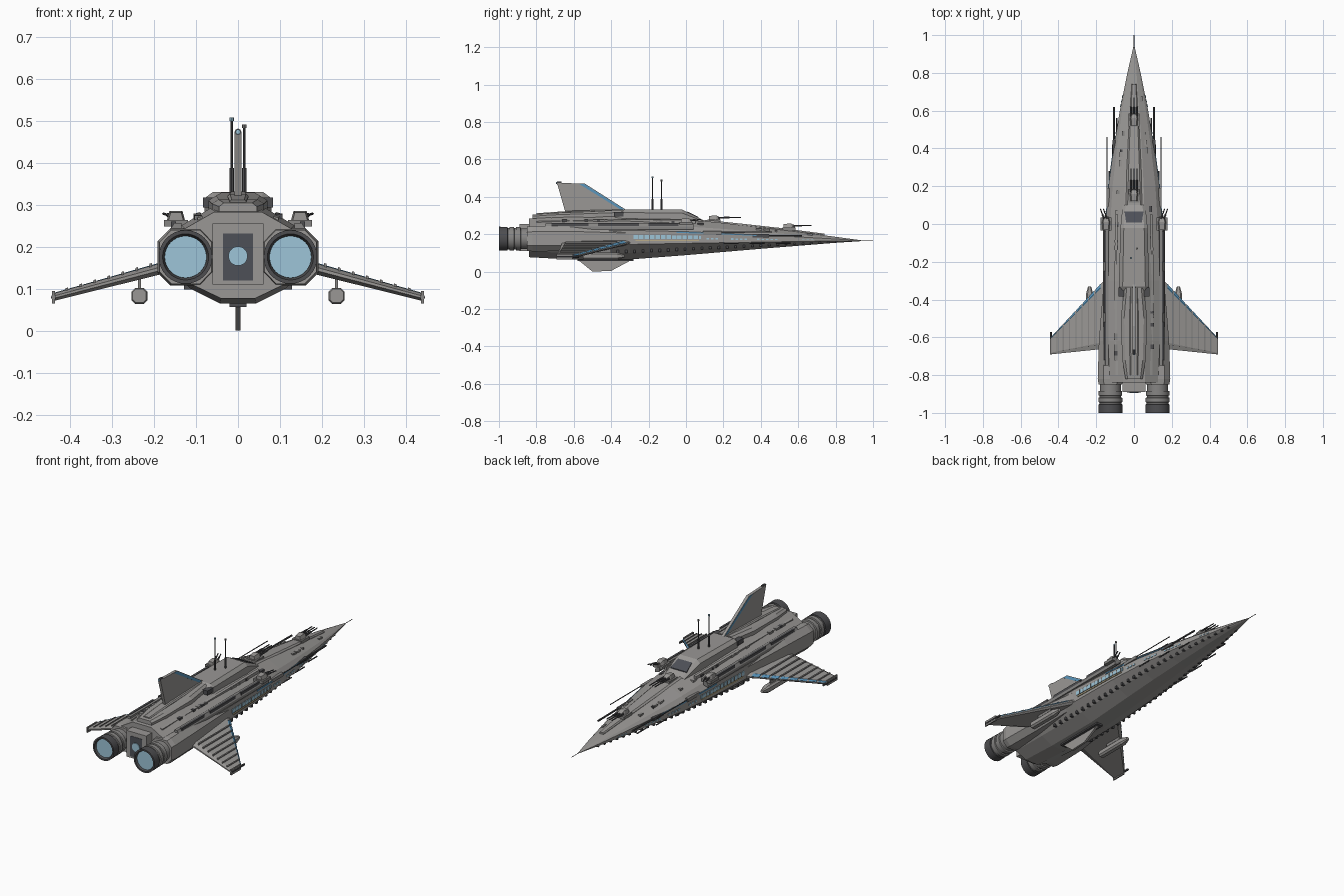
import bpy, bmesh, math, random
from mathutils import Vector

random.seed(4)
if "Cube" in bpy.data.objects:
    bpy.data.objects.remove(bpy.data.objects["Cube"])


def material(name, rgb):
    m = bpy.data.materials.new(name)
    m.use_nodes = True
    m.diffuse_color = (*rgb, 1)
    m.node_tree.nodes["Principled BSDF"].inputs["Base Color"].default_value = (*rgb, 1)
    return m


HULL = material("hull grey", (0.32, 0.31, 0.3))
PLATE = material("plate grey", (0.24, 0.235, 0.23))
DARK = material("dark metal", (0.075, 0.075, 0.08))
GLASS = material("dark glass", (0.075, 0.08, 0.095))
GLOW = material("engine blue", (0.34, 0.56, 0.69))
BLUE = material("trim blue", (0.1, 0.3, 0.5))
AMBER = material("amber light", (0.5, 0.42, 0.25))


def loft(name, rings, mats, rule=None):
    """Skin a list of equal-sized rings and cap both ends."""
    bm = bmesh.new()
    rows = [[bm.verts.new(p) for p in ring] for ring in rings]
    n = len(rows[0])
    for a, b in zip(rows, rows[1:]):
        for i in range(n):
            bm.faces.new((a[i], a[(i + 1) % n], b[(i + 1) % n], b[i]))
    bm.faces.new(rows[0])
    bm.faces.new(rows[-1][::-1])
    bmesh.ops.recalc_face_normals(bm, faces=bm.faces)
    if rule:
        for f in bm.faces:
            f.material_index = rule(f.calc_center_median())
    me = bpy.data.meshes.new(name)
    bm.to_mesh(me)
    bm.free()
    for m in (mats if isinstance(mats, (list, tuple)) else [mats]):
        me.materials.append(m)
    ob = bpy.data.objects.new(name, me)
    bpy.context.collection.objects.link(ob)
    return ob


def box(name, c, size, mat):
    x, y, z = (s / 2 for s in size)
    loft(name, [[(c[0] + i * x, c[1] + d * y, c[2] + j * z)
                 for i, j in ((-1, -1), (1, -1), (1, 1), (-1, 1))] for d in (-1, 1)], mat)


def rod(name, p, q, r, mat, n=8):
    p, q = Vector(p), Vector(q)
    rot = (q - p).to_track_quat("Z", "Y")
    circle = [rot @ Vector((r * math.cos(t), r * math.sin(t), 0))
              for t in (2 * math.pi * i / n for i in range(n))]
    loft(name, [[e + c for c in circle] for e in (p, q)], mat)


def lathe(name, x, z, profile, mats, n=32, rule=None):
    """Turn (y, radius) pairs around a fore-and-aft axis."""
    ob = loft(name, [[(x + r * math.cos(2 * math.pi * i / n), y, z + r * math.sin(2 * math.pi * i / n))
                      for i in range(n)] for y, r in profile], mats, rule)
    bpy.context.view_layer.objects.active = ob
    ob.select_set(True)
    bpy.ops.object.shade_smooth_by_angle(angle=math.radians(35))
    ob.select_set(False)


def fin(name, outline, half, mat):
    """Upright centreline fin from a (y, z) outline."""
    loft(name, [[(d * half, y, z) for y, z in outline] for d in (-1, 1)], mat)


# Main hull: (y, half width, top, middle, bottom)
STATIONS = [(-0.84, .15, .283, .18, .077), (-0.62, .16, .295, .18, .065), (-0.3, .16, .295, .18, .065),
            (0.0, .15, .28, .178, .088), (0.2, .135, .26, .176, .105), (0.4, .108, .236, .173, .122),
            (0.6, .075, .212, .171, .138), (0.8, .035, .186, .168, .154), (0.94, .003, .167, .165, .163)]
SECTION = [(.38, 1), (.84, .62), (1, .35), (1, -.3), (.7, -.7), (.27, -1)]


def hull_at(y):
    for a, b in zip(STATIONS, STATIONS[1:]):
        if y <= b[0]:
            t = (y - a[0]) / (b[0] - a[0])
            return [p + (q - p) * t for p, q in zip(a, b)][1:]
    return STATIONS[-1][1:]


def on_hull(y, u, v):
    w, top, mid, low = hull_at(y)
    return (u * w, y, mid + v * ((top - mid) if v > 0 else (mid - low)))


both = SECTION + [(-u, v) for u, v in reversed(SECTION)]
loft("main_hull", [[on_hull(s[0], u, v) for u, v in both] for s in STATIONS], HULL)
rod("nose_needle", (0, .9, .165), (0, 1, .165), .0015, DARK)


def deck(name, stations, mat):
    """Raised block with bevelled top: (y, half width, top, base)."""
    loft(name, [[(-w, y, b), (-w, y, b + .7 * (t - b)), (-.75 * w, y, t),
                 (.75 * w, y, t), (w, y, b + .7 * (t - b)), (w, y, b)] for y, w, t, b in stations], mat)


# Superstructure, spine and foredeck
deck("bridge_block", [(-.38, .07, .3, .28), (-.33, .08, .331, .28), (-.02, .072, .331, .27), (.1, .06, .272, .255)], HULL)
deck("dorsal_spine", [(-.82, .045, .305, .275), (-.72, .062, .313, .28), (-.5, .07, .322, .285), (-.34, .052, .33, .285)], HULL)
deck("spine_cap", [(-.8, .02, .312, .3), (-.6, .025, .326, .31), (-.34, .022, .332, .31)], HULL)
deck("foredeck", [(.1, .045, .277, .25), (.3, .038, .256, .23), (.5, .028, .234, .21), (.74, .012, .203, .18)], HULL)
loft("bridge_window", [[(s * w, y, z + d) for s, w, y, z in
                        ((-1, .05, .066, .29), (1, .05, .066, .29), (1, .042, .008, .318), (-1, .042, .008, .318))]
                       for d in (-.003, .003)], GLASS)

# Tail fin with blue cheeks behind its leading edge, and ventral fin
fin("tail_fin", [(-.69, .475), (-.54, .47), (-.32, .33), (-.33, .3), (-.64, .3)], .008, HULL)
fin("fin_blue_cheeks", [(-.572, .469), (-.543, .468), (-.33, .333), (-.352, .333)], .0088, BLUE)
rod("fin_tip_socket", (0, -.69, .474), (0, -.665, .474), .008, DARK)
rod("fin_tip_light", (0, -.694, .474), (0, -.689, .474), .006, GLOW)
fin("ventral_fin", [(-.58, .065), (-.5, 0), (-.4, .004), (-.28, .068)], .006, HULL)
box("keel_rail", (0, -.43, .063), (.04, .3, .012), DARK)

# Stern block with auxiliary thruster
box("stern_block", (0, -.85, .183), (.122, .08, .145), HULL)
box("stern_recess", (0, -.889, .176), (.072, .006, .112), GLASS)
lathe("stern_thruster", 0, .178, [(-.896, .023), (-.885, .023)], GLOW)

# Antennas with thicker sockets
for x, y, top, tip in ((-.015, -.18, .505, GLOW), (.015, -.13, .488, PLATE)):
    rod("antenna_socket", (x, y, .325), (x, y, .388), .0055, DARK)
    rod("antenna_mast", (x, y, .38), (x, y, top), .003, DARK)
    rod("antenna_tip", (x, y, top - .005), (x, y, top + .004), .005, tip)


def turret(x, y, z, aim, count=2):
    """Gun house with barrels pointing along the aim vector."""
    box("turret_base", (x, y, z - .012), (.058, .07, .016), PLATE)
    deck_y = [(y - .028, .018, z + .014), (y + .01, .022, z + .018), (y + .032, .015, z + .008)]
    loft("turret_house", [[(x - w, v, z - .006), (x - .7 * w, v, t), (x + .7 * w, v, t), (x + w, v, z - .006)]
                          for v, w, t in deck_y], HULL)
    for i in range(count):
        o = (i - (count - 1) / 2) * .016
        start = Vector((x + o, y + .02, z + .005))
        rod("gun_sleeve", start, start + Vector(aim) * .5, .005, DARK)
        rod("gun_barrel", start, start + Vector(aim), .003, DARK)


turret(0, .15, .283, (0, .125, .001), 3)
turret(0, .55, .24, (0, .1, .001), 3)

CORNERS = [(.55, 1), (1, .55), (1, -.55), (.55, -1), (-.55, -1), (-1, -.55), (-1, .55), (-.55, 1)]
for s in (1, -1):
    turret(s * .148, 0, .268, (s * .022, .06, .006))

    # Engine housings and ringed nozzles
    loft("engine_housing", [[(s * (cx + u * hw), y, cz + v * hh) for u, v in CORNERS] for y, cx, hw, cz, hh in
                            ((-.85, .125, .062, .176, .064), (-.82, .125, .067, .176, .068),
                             (-.62, .122, .064, .178, .068), (-.28, .11, .048, .18, .045))], HULL)
    nozzle = [(-1, .064), (-.955, .063), (-.953, .058), (-.945, .058), (-.943, .063), (-.92, .063), (-.918, .057),
              (-.91, .057), (-.908, .062), (-.885, .062), (-.883, .055), (-.84, .055)]
    lathe("engine_nozzle", s * .125, .176, [(-.985, .05), (-1, .055)] + nozzle, [PLATE, DARK],
          rule=lambda c: 1 if c.y < -.95 else 0)
    lathe("engine_glow", s * .125, .176, [(-.99, .05), (-.984, .05)], GLOW)

    # Swept wing with raised ribs and blue strips on the upper leading edge
    def wing(t, c, up):
        lead, trail = -.29 - .31 * t, -.66 - .03 * t
        return (s * (.15 + .29 * t), lead + (trail - lead) * c, .157 - .077 * t + up * (.014 - .005 * t))

    outline = [(0, .25), (.07, 1), (.9, 1), (1, .3), (1, -.3), (.9, -1), (.07, -1), (0, -.25)]
    loft("wing", [[wing(t, c, u) for c, u in outline] for t in (0, 1)], HULL)
    for i in range(7):
        t = .2 + .115 * i
        loft("wing_rib", [[wing(t + d, c, u) for d, u in ((-.01, .8), (-.01, 1.45), (.01, 1.45), (.01, .8))]
                          for c in (.06, .93)], PLATE)
    for i in range(8):
        t = .085 + .115 * i
        loft("wing_edge_strip", [[wing(d, c, u) for c, u in ((.0, .3), (-.006, .45), (.05, 1.12), (.07, 1))]
                                 for d in (t + .012, t + .103)], BLUE)
    rod("wing_tip_rail", wing(1, -.3, 0), wing(1, 1, 0), .006, DARK)
    box("wing_tip_plate", wing(1, .55, 0), (.007, .085, .03), PLATE)

    # Pod slung beneath the wing
    box("pod_pylon", (s * .235, -.45, .115), (.008, .1, .04), PLATE)
    loft("wing_pod", [[(s * .235 + u * r, y, .083 + v * r) for u, v in CORNERS] for y, r in
                      ((-.55, .016), (-.545, .019), (-.37, .019), (-.33, .008))], HULL)

    # Armour strips along the shoulders
    loft("shoulder_strip", [[(s * x, y, z) for x, z in ((.135, .235), (.135, .257), (.152, .257), (.163, .24), (.163, .225))]
                            for y in (-.75, .04)], PLATE)
    for y, length in ((-.62, .2), (-.36, .22), (-.12, .16)):
        box("shoulder_box", (s * .154, y, .25), (.012, length, .02), DARK)
    loft("upper_rail", [[(s * (x + o), y, z + h) for o, h in ((0, -.01), (0, .008), (.012, .004), (.012, -.012))]
                        for x, y, z in ((.085, -.8, .265), (.092, -.3, .275), (.085, .05, .27))], HULL)
    box("bridge_side_panel", (s * .068, -.36, .306), (.03, .05, .024), DARK)

    # Window band, amber strip and blue trim fitted to the hull flank
    def band(name, y0, y1, low, high, mat, out=.004):
        ys = [y0] + [st[0] for st in STATIONS if y0 < st[0] < y1] + [y1]
        rings = []
        for y in ys:
            w = hull_at(y)[0]
            rings.append([(s * (w + o), y, on_hull(y, 1, v)[2])
                          for o, v in ((-.004, low), (out, low), (out, high), (-.004, high))])
        loft(name, rings, mat)

    band("window_band", -.28, .08, -.04, .15, GLOW)
    band("amber_strip", -.27, .07, -.15, -.09, AMBER)
    band("blue_trim", -.05, .4, .27, .34, BLUE, .003)
    for i in range(12):
        band("window_divider", -.255 + .029 * i, -.25 + .029 * i, -.05, .16, PLATE, .005)
    for start, count in ((.11, 3), (.24, 4), (.38, 5), (.62, 3)):
        for i in range(count):
            y = start + .024 * i
            band("porthole", y, y + .014, -.08, .04, GLOW, .003)

    # Dark slats along the lower chine
    for i in range(30):
        y = -.5 + .045 * i
        k = .35 + .65 * hull_at(y)[0] / .16
        x, _, z = on_hull(y, .74, -.64)
        box("chine_slat", (s * x, y, z), (.02 * k, .012, .016 * k), DARK)

    # Fixed guns and sensor booms beside the nose
    rod("long_gun", (s * .108, .35, .192), (s * .105, .62, .192), .005, DARK)
    box("long_gun_mount", (s * .106, .4, .19), (.016, .09, .016), DARK)
    rod("sensor_boom", (s * .142, .12, .212), (s * .142, .46, .212), .0025, DARK)
    box("boom_mount", (s * .138, .14, .208), (.016, .1, .018), PLATE)
    for y in (.2, .34, .48):
        x = .97 * hull_at(y)[0]
        rod("lower_gun", (s * x, y, .152), (s * x, y + .08, .152), .0035, DARK)

    # Small hatches scattered on the upper slopes
    for i in range(16):
        y = random.uniform(-.78, .72)
        x, _, z = on_hull(y, .61, .81)
        k = .4 + .6 * hull_at(y)[0] / .16
        box("deck_hatch", (s * x, y, z), (.018 * k, random.uniform(.012, .035), .012), random.choice((HULL, PLATE, DARK)))
